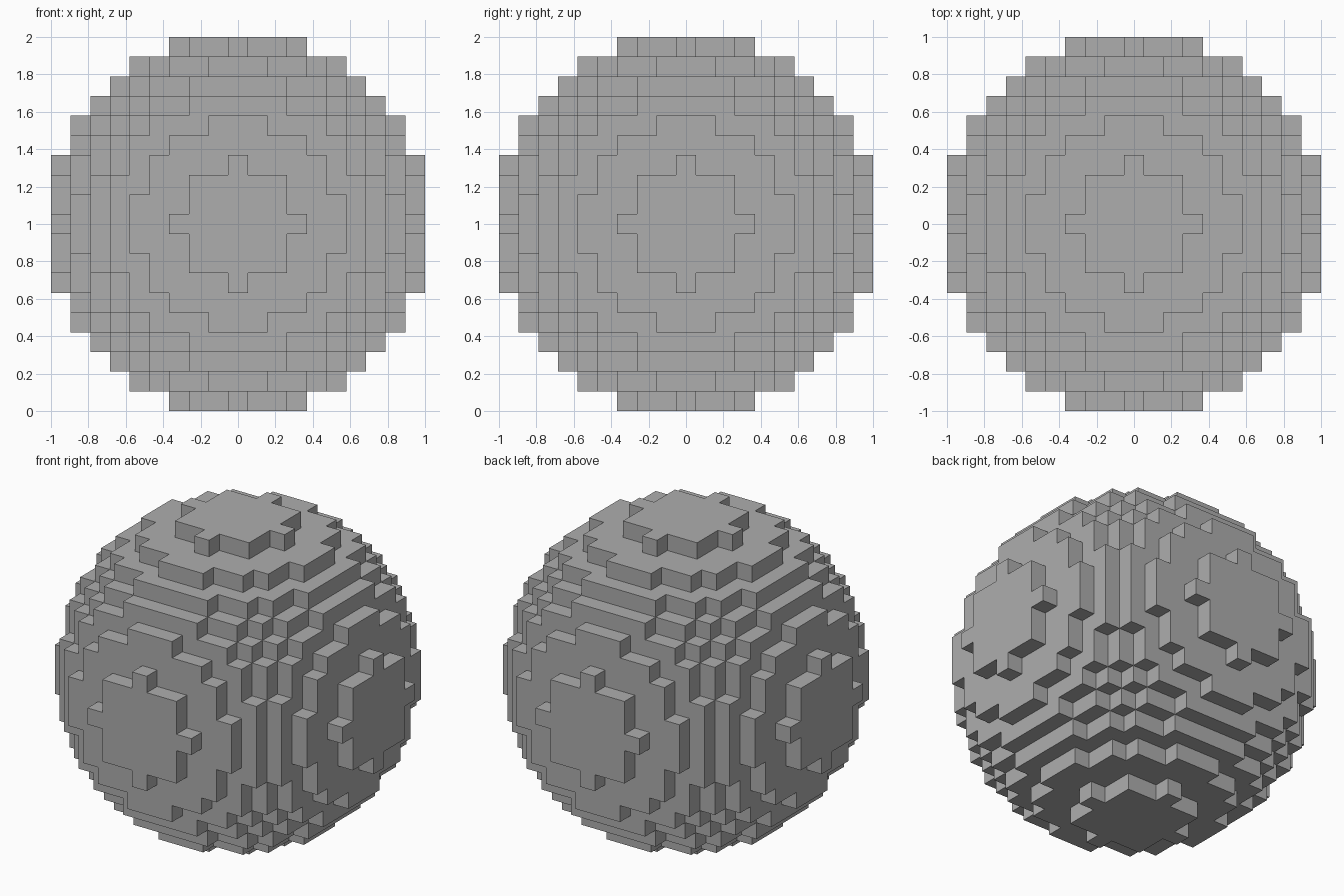
import bpy
import bmesh
from itertools import product
from mathutils import Vector

# Remove the default cube
cube = bpy.data.objects.get("Cube")
if cube:
    bpy.data.objects.remove(cube, do_unlink=True)

ACROSS = 19                 # blocks along the diameter
HALF = ACROSS // 2
SIZE = 2.0 / ACROSS         # edge of one block
RADIUS = ACROSS / 2


def filled(cell):
    """A block belongs to the ball when its centre is within the radius."""
    return sum(c * c for c in cell) <= RADIUS * RADIUS


# Stone colour
stone = bpy.data.materials.new("grey_stone")
stone.use_nodes = True
grey = (0.42, 0.42, 0.42, 1.0)
stone.diffuse_color = grey
bsdf = next(n for n in stone.node_tree.nodes if n.type == 'BSDF_PRINCIPLED')
bsdf.inputs["Base Color"].default_value = grey

# Block ball: keep only the block sides that touch empty space
bm = bmesh.new()
corners = {}


def corner(point):
    key = tuple(round(2 * c) for c in point)
    if key not in corners:
        corners[key] = bm.verts.new(point * SIZE + Vector((0, 0, 1)))
    return corners[key]


span = range(-HALF, HALF + 1)
for cell in product(span, repeat=3):
    if not filled(cell):
        continue
    centre = Vector(cell)
    for axis, sign in product(range(3), (-1, 1)):
        normal = Vector((0, 0, 0))
        normal[axis] = sign
        if filled(centre + normal):
            continue
        u = Vector((0, 0, 0))
        u[(axis + 1) % 3] = 1
        v = normal.cross(u)
        bm.faces.new([corner(centre + (normal + a * u + b * v) / 2)
                      for a, b in ((-1, -1), (1, -1), (1, 1), (-1, 1))])

mesh = bpy.data.meshes.new("block_ball")
bm.to_mesh(mesh)
bm.free()
mesh.materials.append(stone)
ball = bpy.data.objects.new("block_ball", mesh)
bpy.context.scene.collection.objects.link(ball)
